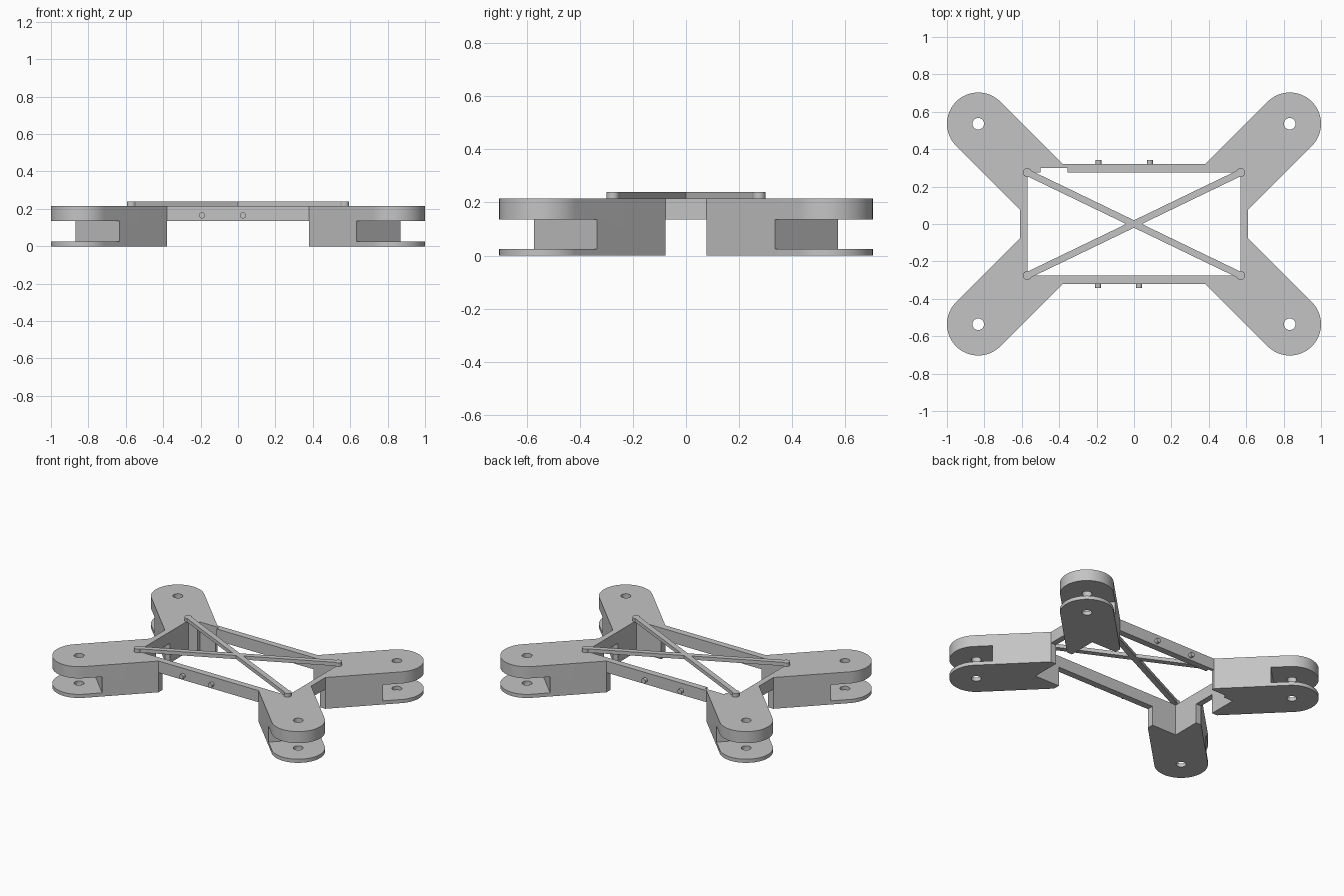
import bpy, bmesh, math
from mathutils import Matrix, Vector

if "Cube" in bpy.data.objects:
    bpy.data.objects.remove(bpy.data.objects["Cube"], do_unlink=True)

grey = bpy.data.materials.new("plain grey")
grey.use_nodes = True
GREY = (0.55, 0.55, 0.55, 1)
grey.diffuse_color = GREY
grey.node_tree.nodes["Principled BSDF"].inputs["Base Color"].default_value = GREY

TOP, DECK, FLOOR = 0.215, 0.135, 0.025    # frame top, upper plate underside, lower plate top
IN_X, IN_Y = 0.57, 0.275                  # inner opening half sizes
OUT_X, OUT_Y = 0.61, 0.32                 # outer frame half sizes
PIVOT, RADIUS = Vector((0.833, 0.536)), 0.167


def prism(name, outline, z0, z1):
    """Extrude a flat outline between two heights."""
    bm = bmesh.new()
    face = bm.faces.new([bm.verts.new((x, y, z0)) for x, y in outline])
    side = bmesh.ops.extrude_face_region(bm, geom=[face])["geom"]
    verts = [v for v in side if isinstance(v, bmesh.types.BMVert)]
    bmesh.ops.translate(bm, verts=verts, vec=(0, 0, z1 - z0))
    bmesh.ops.recalc_face_normals(bm, faces=bm.faces)
    mesh = bpy.data.meshes.new(name)
    bm.to_mesh(mesh)
    bm.free()
    mesh.materials.append(grey)
    obj = bpy.data.objects.new(name, mesh)
    bpy.context.collection.objects.link(obj)
    return obj


def box(name, x0, x1, y0, y1, z0, z1):
    return prism(name, [(x0, y0), (x1, y0), (x1, y1), (x0, y1)], z0, z1)


def arc(center, radius, start, end, steps):
    return [(center[0] + radius * math.cos(a), center[1] + radius * math.sin(a))
            for a in (math.radians(start + (end - start) * i / steps) for i in range(steps + 1))]


def circle(center, radius, steps=32):
    return arc(center, radius, 0, 360, steps)[:-1]


def cut(obj, cutter):
    """Subtract a cutter, then discard it."""
    cutter.hide_render = True
    mod = obj.modifiers.new("cut", "BOOLEAN")
    mod.operation, mod.solver, mod.object = "DIFFERENCE", "EXACT", cutter
    select(obj)
    bpy.ops.object.modifier_apply(modifier=mod.name)
    bpy.data.objects.remove(cutter, do_unlink=True)


def select(obj):
    bpy.ops.object.select_all(action="DESELECT")
    obj.select_set(True)
    bpy.context.view_layer.objects.active = obj


def smooth(obj):
    select(obj)
    bpy.ops.object.shade_smooth_by_angle(angle=math.radians(30))


def notch():
    return box("notch_cutter", -0.50, -0.355, IN_Y - 0.02, 0.30, -0.1, 0.4)


# Four diagonal arms: rounded tip, forked slot and pivot hole
tip = arc(PIVOT, RADIUS, 135, -45, 40)
near = tip[0][0] - (tip[0][1] - OUT_Y)
far = tip[-1][1] - (tip[-1][0] - OUT_X)
arm_outline = tip + [(OUT_X, far), (IN_X, far), (IN_X, IN_Y), (near, IN_Y), (near, OUT_Y)]
along, across = Vector((1, 1)).normalized(), Vector((-1, 1)).normalized()
slot_start = PIVOT - along * 0.116
slot_outline = [slot_start + along * a + across * b
                for a, b in ((0, -0.3), (0.5, -0.3), (0.5, 0.3), (0, 0.3))]

for sx, x_name in ((1, "left"), (-1, "right")):
    for sy, y_name in ((-1, "front"), (1, "back")):
        def flip(points):
            return [(sx * x, sy * y) for x, y in points]
        arm = prism(f"{y_name}_{x_name}_arm", flip(arm_outline), 0, TOP)
        cut(arm, prism("slot_cutter", flip(slot_outline), FLOOR, DECK))
        cut(arm, prism("hole_cutter", flip(circle(PIVOT, 0.031)), -0.1, 0.4))
        if sx < 0 < sy:
            cut(arm, notch())
        smooth(arm)
        # Round brace foot on each frame corner
        foot = prism(f"{y_name}_{x_name}_brace_foot",
                     flip(circle((IN_X, IN_Y), 0.024)), TOP - 0.002, 0.24)
        smooth(foot)

# Rails joining the arms
box("front_rail", -near, near, -OUT_Y, -IN_Y, DECK, TOP)
back_rail = box("back_rail", -near, near, IN_Y, OUT_Y, DECK, TOP)
cut(back_rail, notch())
box("left_rail", IN_X, OUT_X, -far, far, DECK, TOP)
box("right_rail", -OUT_X, -IN_X, -far, far, DECK, TOP)

# Crossed diagonal braces
for name, s in (("rising_brace", 1), ("falling_brace", -1)):
    end = Vector((IN_X, s * IN_Y))
    half = Vector((-end.y, end.x)).normalized() * 0.018
    prism(name, [-end - half, end - half, end + half, -end + half], TOP, 0.24)

# Small pegs on the outside of the long rails
for side, spots in ((-1, (-0.192, 0.027)), (1, (-0.19, 0.085))):
    for i, x in enumerate(spots):
        peg = prism(f"{'front' if side < 0 else 'back'}_peg_{i + 1}",
                    circle((0, 0), 0.016, 24), 0.30, 0.343)
        turn = Matrix.Rotation(math.radians(-90 * side), 4, "X")
        peg.data.transform(Matrix.Translation((x, 0, 0.165)) @ turn)
        smooth(peg)
